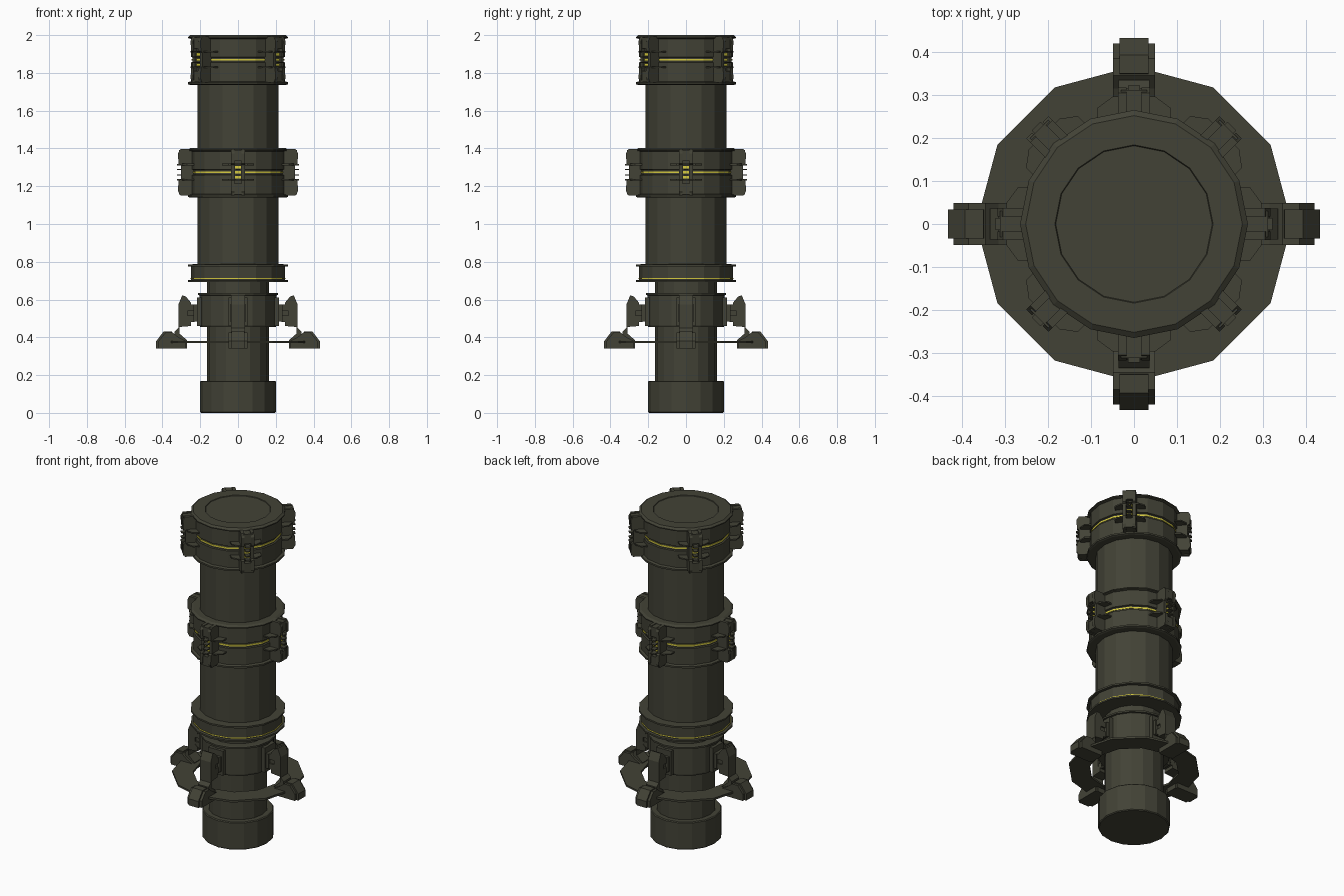
import bpy, bmesh, math
from mathutils import Matrix, Vector

if "Cube" in bpy.data.objects:
    bpy.data.objects.remove(bpy.data.objects["Cube"])


def material(name, rgb):
    m = bpy.data.materials.new(name)
    m.diffuse_color = (*rgb, 1)
    m.use_nodes = True
    m.node_tree.nodes["Principled BSDF"].inputs["Base Color"].default_value = m.diffuse_color
    return m


OLIVE = material("dark olive metal", (0.055, 0.055, 0.037))
YELLOW = material("yellow glow", (0.68, 0.6, 0.05))


def finish(name, bm, mat):
    bmesh.ops.recalc_face_normals(bm, faces=bm.faces)
    me = bpy.data.meshes.new(name)
    bm.to_mesh(me)
    bm.free()
    me.materials.append(mat)
    ob = bpy.data.objects.new(name, me)
    bpy.context.collection.objects.link(ob)
    return ob


def lathe(name, profile, mat=OLIVE, sides=16, closed=False):
    """Spin an (r, z) profile around z; open profiles get end caps."""
    bm = bmesh.new()
    rings = []
    for r, z in profile:
        rings.append([bm.verts.new((r * math.cos(2 * math.pi * i / sides),
                                    r * math.sin(2 * math.pi * i / sides), z))
                      for i in range(sides)])
    pairs = list(zip(rings, rings[1:]))
    if closed:
        pairs.append((rings[-1], rings[0]))
    for a, b in pairs:
        for i in range(sides):
            j = (i + 1) % sides
            bm.faces.new((a[i], a[j], b[j], b[i]))
    if not closed:
        bm.faces.new(rings[0])
        bm.faces.new(rings[-1])
    return finish(name, bm, mat)


def prism(bm, pts, lo, hi, axis):
    """Extrude a polygon: axis 'y' uses (r, z) points, axis 'z' uses (r, t) points."""
    def at(p, h):
        return (p[0], h, p[1]) if axis == 'y' else (p[0], p[1], h)
    a = [bm.verts.new(at(p, lo)) for p in pts]
    b = [bm.verts.new(at(p, hi)) for p in pts]
    bm.faces.new(a)
    bm.faces.new(b)
    n = len(pts)
    for i in range(n):
        bm.faces.new((a[i], a[(i + 1) % n], b[(i + 1) % n], b[i]))


def box(bm, r0, r1, hw, z0, z1):
    prism(bm, [(r0, z0), (r1, z0), (r1, z1), (r0, z1)], -hw, hw, 'y')


def around(name, build, mat, start=0, z=0):
    """Four copies of a part, a quarter turn apart."""
    for i in range(4):
        bm = bmesh.new()
        build(bm)
        bm.transform(Matrix.Translation((0, 0, z)) @
                     Matrix.Rotation(math.radians(start + 90 * i), 4, 'Z'))
        finish(f"{name}_{i + 1}", bm, mat)


# Central tube with collars and flanges
lathe("lower_tube", [(0.195, 0), (0.2, 0.005), (0.2, 0.165), (0.195, 0.17), (0.165, 0.17),
                     (0.165, 0.455), (0.2, 0.455), (0.203, 0.465), (0.203, 0.622), (0.213, 0.624),
                     (0.213, 0.634), (0.2, 0.636), (0.165, 0.636), (0.165, 0.7)])
lathe("lower_flange", [(0.165, 0.692), (0.265, 0.692), (0.265, 0.702), (0.25, 0.704), (0.25, 0.774),
                       (0.265, 0.776), (0.265, 0.786), (0.215, 0.788)])
lathe("main_tube", [(0.215, 0.78), (0.215, 1.76)])


def ring_profile(zc):
    return [(0.215, zc - 0.134), (0.255, zc - 0.134), (0.265, zc - 0.13), (0.265, zc - 0.12),
            (0.25, zc - 0.115), (0.25, zc - 0.015), (0.242, zc - 0.012), (0.242, zc + 0.012),
            (0.25, zc + 0.015), (0.25, zc + 0.11), (0.265, zc + 0.114), (0.265, zc + 0.12)]


MID, TOP = 1.274, 1.87
lathe("middle_ring", ring_profile(MID) + [(0.252, MID + 0.128), (0.215, MID + 0.128)])
lathe("top_cap", ring_profile(TOP) + [(0.252, 2.0), (0.184, 2.0), (0.182, 1.996)])

# Glowing lines
for nm, z, r in (("middle", MID, 0.245), ("top", TOP, 0.245), ("lower", 0.711, 0.252)):
    h = 0.0045 if nm != "lower" else 0.0025
    lathe(nm + "_glow_line", [(r - 0.02, z - h), (r, z - h), (r, z + h), (r - 0.02, z + h)],
          YELLOW, closed=True)


# Ring clamps: two cheeks with end blocks, a recessed core and side plates
def clamp(bm):
    half = [(0.315, 0.045), (0.318, 0.1), (0.305, 0.122), (0.23, 0.122)]
    side = [(r, -z) for r, z in reversed(half)] + [(0.303, -0.038), (0.303, 0.038)] + half
    for s in (-1, 1):
        prism(bm, side, s * 0.018, s * 0.037, 'y')
        box(bm, 0.23, 0.312, 0.03, s * 0.06, s * 0.118)       # end blocks
        prism(bm, [(0.2, -0.085), (0.27, -0.085), (0.296, -0.05), (0.296, 0.05),
                   (0.27, 0.085), (0.2, 0.085)], s * 0.037, s * 0.045, 'z')
        box(bm, 0.29, 0.322, 0.014, s * 0.036, s * 0.044)     # small ribs
        box(bm, 0.29, 0.322, 0.014, s * 0.012, s * 0.018)
    box(bm, 0.22, 0.288, 0.02, -0.09, 0.09)


def clamp_glow(bm):
    for z in (-0.027, 0, 0.027):
        box(bm, 0.28, 0.295, 0.016, z - 0.007, z + 0.007)


for nm, z, a in (("middle", MID, 0), ("top", TOP, 45)):
    around(nm + "_clamp", clamp, OLIVE, a, z)
    around(nm + "_clamp_glow", clamp_glow, YELLOW, a, z)

# Thin twelve-sided ring joining the feet
lathe("foot_ring", [(0.25, 0.369), (0.367, 0.369), (0.367, 0.381), (0.25, 0.381)],
      sides=12, closed=True)


# Outrigger brackets: mount, pegs, upright arm and foot
def bracket(bm):
    box(bm, 0.16, 0.218, 0.05, 0.46, 0.61)
    box(bm, 0.21, 0.235, 0.042, 0.485, 0.575)
    box(bm, 0.23, 0.275, 0.033, 0.48, 0.515)
    box(bm, 0.23, 0.275, 0.033, 0.54, 0.575)
    box(bm, 0.23, 0.275, 0.024, 0.51, 0.545)
    prism(bm, [(0.27, 0.34), (0.335, 0.34), (0.335, 0.43), (0.315, 0.45), (0.315, 0.575),
               (0.295, 0.623), (0.275, 0.615), (0.25, 0.585), (0.25, 0.565), (0.268, 0.55),
               (0.268, 0.5), (0.25, 0.485), (0.25, 0.46), (0.31, 0.455), (0.31, 0.42),
               (0.27, 0.385)], -0.036, 0.036, 'y')
    prism(bm, [(0.275, 0.34), (0.42, 0.34), (0.42, 0.38), (0.385, 0.425), (0.345, 0.425),
               (0.315, 0.4), (0.275, 0.38)], -0.049, 0.049, 'y')
    prism(bm, [(0.34, 0.34), (0.433, 0.34), (0.433, 0.38), (0.393, 0.432), (0.35, 0.432)],
          -0.034, 0.034, 'y')


around("outrigger_bracket", bracket, OLIVE)
